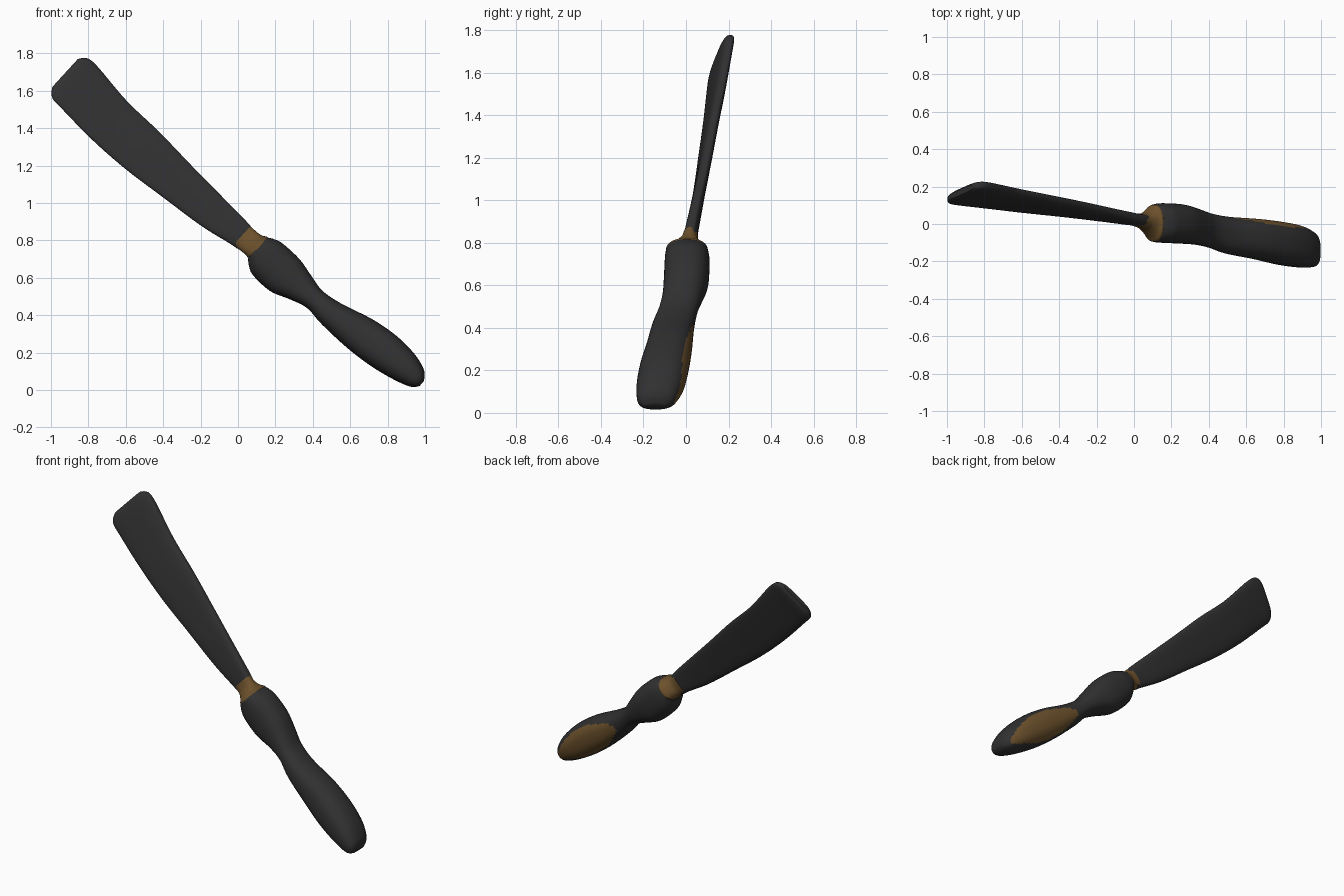
import bpy, bmesh, math
from mathutils import Vector

def material(name, col):
    m = bpy.data.materials.new(name)
    m.diffuse_color = (*col, 1)
    return m

DARK = material("charcoal", (0.03, 0.03, 0.031))
BRASS = material("dull_brass", (0.15, 0.082, 0.025))
N = Vector((0.675, 0, 0.738))     # width direction, across the long axis

def smooth(rows, sub):
    """Catmull-Rom interpolation through the section rows."""
    out = []
    for i in range(len(rows) - 1):
        p = [rows[max(0, min(len(rows) - 1, i + k))] for k in (-1, 0, 1, 2)]
        for s in range(sub):
            t = s / sub
            out.append([0.5 * (2*b + (c - a)*t + (2*a - 5*b + 4*c - d)*t*t + (3*b - a - 3*c + d)*t**3)
                        for a, b, c, d in zip(*p)])
    return out + [rows[-1]]

def loft(name, rows, mats, power=2.0, sides=48, sub=6, rule=None):
    """Rows: x, y, z, half width, half thickness, y tilt of the width axis."""
    bm = bmesh.new()
    rings = []
    for x, y, z, w, h, tilt in smooth(rows, sub):
        ring = []
        for k in range(sides):
            a = 2 * math.pi * k / sides
            c = math.copysign(abs(math.cos(a)) ** (2 / power), math.cos(a))
            s = math.copysign(abs(math.sin(a)) ** (2 / power), math.sin(a))
            ring.append(bm.verts.new(Vector((x, y, z)) + N * w * c + Vector((0, tilt * c + h * s, 0))))
        rings.append((ring, x))
    for (r0, x0), (r1, x1) in zip(rings, rings[1:]):
        for k in range(sides):
            j = (k + 1) % sides
            f = bm.faces.new((r0[k], r0[j], r1[j], r1[k]))
            if rule and rule((x0 + x1) / 2, 2 * math.pi * (k + 0.5) / sides):
                f.material_index = 1
    bm.faces.new(rings[0][0])
    bm.faces.new(rings[-1][0])
    bmesh.ops.recalc_face_normals(bm, faces=bm.faces)
    me = bpy.data.meshes.new(name)
    bm.to_mesh(me)
    bm.free()
    for m in mats:
        me.materials.append(m)
    ob = bpy.data.objects.new(name, me)
    bpy.context.collection.objects.link(ob)
    bpy.ops.object.select_all(action='DESELECT')
    ob.select_set(True)
    bpy.context.view_layer.objects.active = ob
    bpy.ops.object.shade_smooth_by_angle(angle=math.radians(40))
    return ob

# broad flat blade, square tip, tapering to the collar
loft("blade", [
    (-0.925, 0.172, 1.695, 0.100, 0.016, 0.030),
    (-0.912, 0.170, 1.683, 0.126, 0.027, 0.038),
    (-0.890, 0.166, 1.660, 0.145, 0.031, 0.043),
    (-0.840, 0.158, 1.610, 0.147, 0.031, 0.043),
    (-0.687, 0.133, 1.442, 0.139, 0.030, 0.036),
    (-0.510, 0.105, 1.280, 0.134, 0.030, 0.028),
    (-0.323, 0.077, 1.114, 0.114, 0.029, 0.020),
    (-0.135, 0.046, 0.950, 0.095, 0.029, 0.010),
    (0.000, 0.024, 0.842, 0.074, 0.030, 0.003),
    (0.040, 0.020, 0.805, 0.066, 0.030, 0.000)], [DARK], power=3.2)

# brass collar flaring out to the end of the handle
loft("collar", [
    (0.020, 0.021, 0.825, 0.070, 0.035, 0),
    (0.055, 0.014, 0.797, 0.066, 0.044, 0),
    (0.085, 0.008, 0.775, 0.068, 0.075, 0),
    (0.103, 0.004, 0.765, 0.075, 0.098, 0),
    (0.118, 0.004, 0.750, 0.072, 0.094, 0)], [BRASS], power=2.3)

# shaped handle with an oval brass inlay on the back of the grip
def inlay(x, a):
    return math.sin(a) > 0 and ((x - 0.73) / 0.235) ** 2 + ((math.cos(a) + 0.1) / 0.8) ** 2 < 1

loft("handle", [
    (0.105, 0.004, 0.760, 0.076, 0.098, 0),
    (0.125, 0.005, 0.735, 0.098, 0.103, 0),
    (0.160, 0.005, 0.698, 0.116, 0.106, 0),
    (0.250, 0.000, 0.615, 0.116, 0.105, 0),
    (0.335, -0.015, 0.548, 0.085, 0.096, 0),
    (0.410, -0.036, 0.485, 0.062, 0.092, 0),
    (0.500, -0.060, 0.407, 0.076, 0.099, 0),
    (0.650, -0.080, 0.303, 0.102, 0.108, 0),
    (0.775, -0.102, 0.212, 0.106, 0.115, 0),
    (0.880, -0.120, 0.130, 0.090, 0.112, 0),
    (0.945, -0.135, 0.073, 0.065, 0.096, 0),
    (0.970, -0.142, 0.047, 0.042, 0.078, 0),
    (0.982, -0.145, 0.034, 0.015, 0.050, 0)], [DARK, BRASS], power=2.4, rule=inlay)
